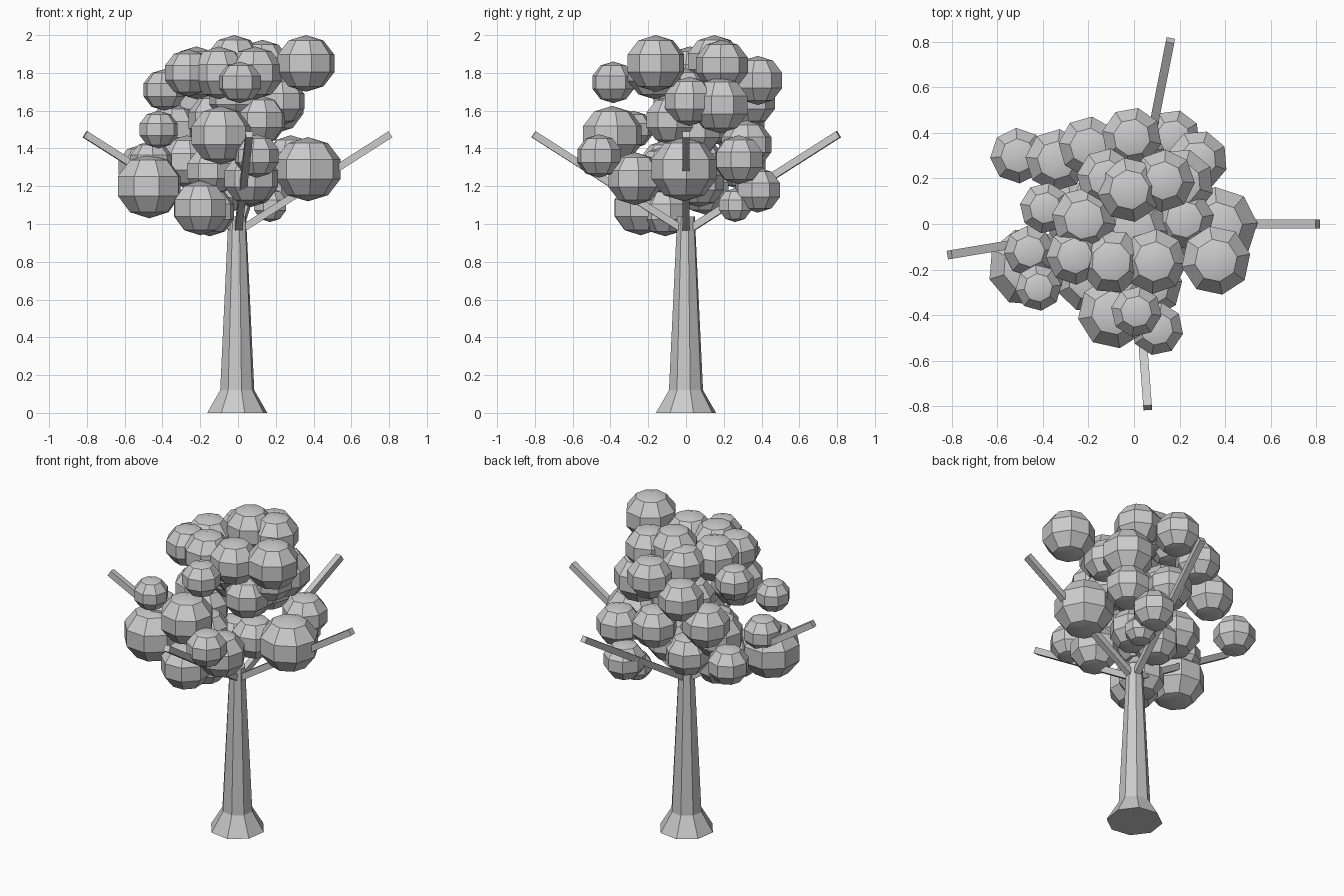
import bpy, bmesh, math, random
from mathutils import Vector, Matrix

if "Cube" in bpy.data.objects:
    bpy.data.objects.remove(bpy.data.objects["Cube"])

random.seed(4)
grey = bpy.data.materials.new("light_grey")
grey.diffuse_color = (0.6, 0.6, 0.6, 1)
grey.use_nodes = True
grey.node_tree.nodes["Principled BSDF"].inputs["Base Color"].default_value = grey.diffuse_color


def finish(name, bm, smooth=False):
    bmesh.ops.recalc_face_normals(bm, faces=bm.faces)
    mesh = bpy.data.meshes.new(name)
    bm.to_mesh(mesh)
    bm.free()
    mesh.materials.append(grey)
    ob = bpy.data.objects.new(name, mesh)
    bpy.context.collection.objects.link(ob)
    if smooth:
        bpy.ops.object.select_all(action='DESELECT')
        ob.select_set(True)
        bpy.context.view_layer.objects.active = ob
        bpy.ops.object.shade_smooth_by_angle(angle=math.radians(30))
    return ob


# trunk: eight-sided, flared at the foot
bm = bmesh.new()
rings = []
for z, r in [(0, 0.164), (0.12, 0.093), (1.04, 0.048)]:
    ring = []
    for i in range(8):
        a = math.radians(14) + i * math.tau / 8
        ring.append(bm.verts.new((r * math.cos(a) - 0.004, r * math.sin(a), z)))
    rings.append(ring)
for low, high in zip(rings, rings[1:]):
    for i in range(8):
        j = (i + 1) % 8
        bm.faces.new((low[i], low[j], high[j], high[i]))
bm.faces.new(rings[0])
bm.faces.new(rings[-1])
finish("trunk", bm)


# branches: square bars rising outward
def branch(name, tip):
    start, tip = Vector((0, 0, 0.96)), Vector(tip)
    d = tip - start
    side = d.cross(Vector((0, 0, 1))).normalized()
    up = side.cross(d).normalized()
    rot = Matrix((side, up, d.normalized())).transposed().to_4x4()
    mat = Matrix.Translation((start + tip) / 2) @ rot @ Matrix.Diagonal((0.038, 0.038, d.length, 1))
    bm = bmesh.new()
    bmesh.ops.create_cube(bm, size=1, matrix=mat)
    finish(name, bm)


branch("branch_right", (0.807, 0.0, 1.475))
branch("branch_left", (-0.81, -0.135, 1.475))
branch("branch_front", (0.06, -0.807, 1.475))
branch("branch_back", (0.16, 0.807, 1.475))

# foliage: x, y, z, radius of each leaf ball
balls = [
    (0.36, -0.16, 1.85, 0.15), (0.37, -0.01, 1.29, 0.17),
    (-0.47, -0.19, 1.20, 0.17), (-0.42, -0.28, 1.50, 0.10),
    (-0.26, -0.14, 1.80, 0.125), (-0.10, -0.165, 1.80, 0.14),
    (0.09, -0.165, 1.80, 0.14), (0.01, -0.385, 1.75, 0.11),
    (0.10, -0.46, 1.36, 0.115), (-0.09, -0.39, 1.47, 0.155),
    (-0.20, -0.24, 1.085, 0.145), (-0.15, -0.11, 1.065, 0.13),
    (0.07, -0.27, 1.24, 0.14), (-0.46, -0.12, 1.33, 0.11),
    (-0.02, 0.15, 1.86, 0.14), (0.13, 0.19, 1.84, 0.135),
    (-0.12, 0.20, 1.80, 0.13), (-0.22, 0.02, 1.80, 0.14),
    (-0.39, 0.07, 1.71, 0.11), (0.22, 0.02, 1.65, 0.13),
    (0.12, -0.08, 1.55, 0.13),
    (0.20, 0.18, 1.63, 0.15), (-0.01, 0.38, 1.76, 0.13),
    (-0.20, 0.34, 1.65, 0.13), (-0.34, 0.28, 1.50, 0.135),
    (-0.51, 0.30, 1.30, 0.12), (0.28, 0.28, 1.34, 0.13),
    (0.17, 0.38, 1.18, 0.12), (0.17, 0.26, 1.10, 0.09),
    (-0.27, 0.05, 1.33, 0.14), (0.05, 0.05, 1.50, 0.14),
    (0.0, 0.32, 1.42, 0.13), (-0.12, 0.12, 1.55, 0.14),
    (0.07, 0.07, 1.22, 0.13), (-0.08, 0.10, 1.18, 0.13),
    (-0.14, -0.12, 1.28, 0.13), (0.0, -0.02, 1.68, 0.15),
]
for n, (x, y, z, r) in enumerate(balls):
    bm = bmesh.new()
    mat = Matrix.Translation((x, y, z)) @ Matrix.Rotation(random.uniform(0, 0.78), 4, 'Z')
    bmesh.ops.create_uvsphere(bm, u_segments=8, v_segments=5, radius=r,
                              matrix=mat @ Matrix.Diagonal((1.07, 1.07, 1, 1)))
    finish(f"leaf_ball_{n + 1}", bm, smooth=True)
